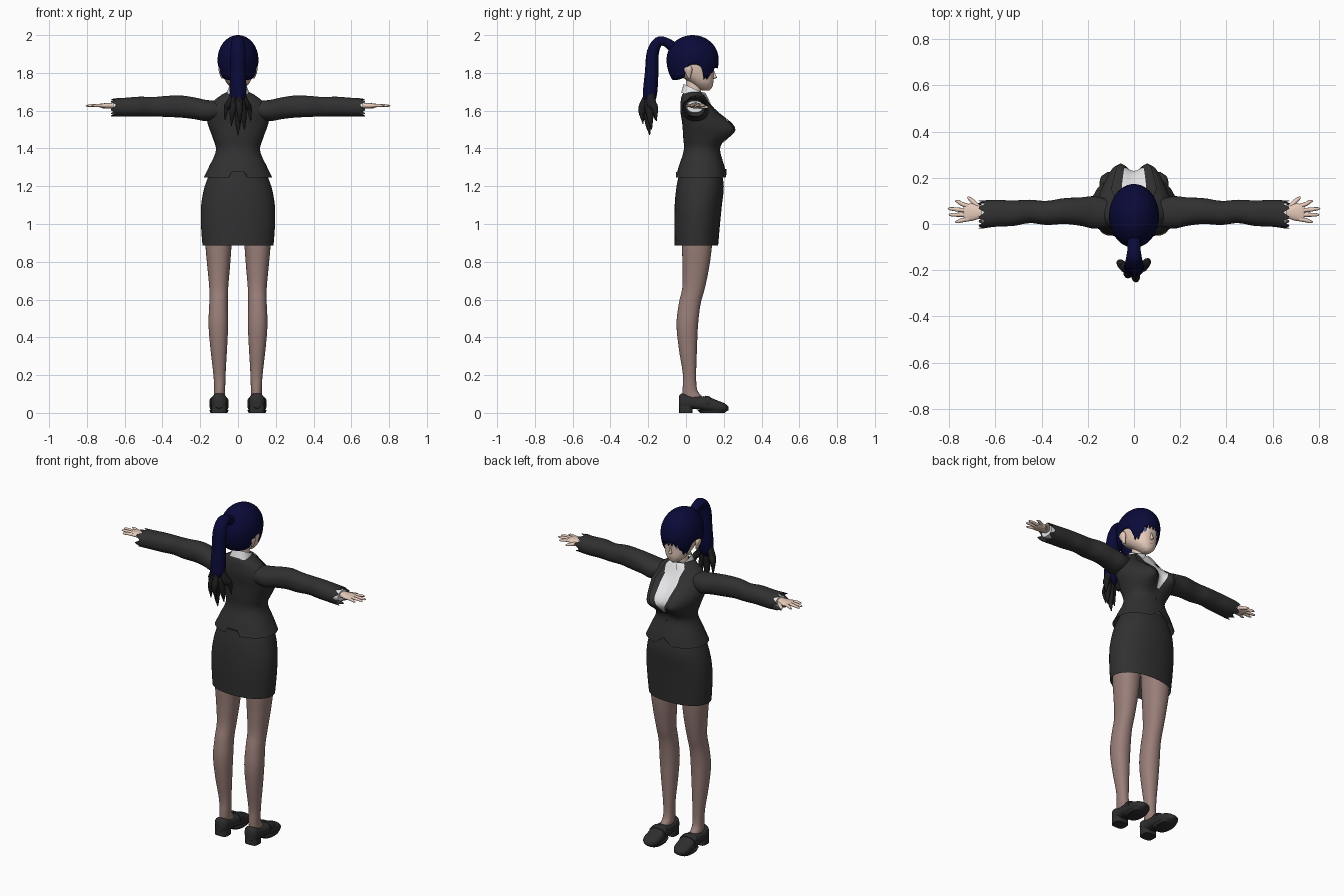
import bpy, bmesh
from math import sin, cos, pi, acos, atan2, exp, copysign
from mathutils import Vector

cube = bpy.data.objects.get("Cube")
if cube:
    bpy.data.objects.remove(cube)


def material(name, r, g, b):
    m = bpy.data.materials.new(name)
    m.use_nodes = True
    m.diffuse_color = (r, g, b, 1)
    m.node_tree.nodes["Principled BSDF"].inputs["Base Color"].default_value = (r, g, b, 1)
    return m


SUIT = material("charcoal cloth", .03, .03, .03)
SHIRT = material("white cloth", .85, .85, .87)
SKIN = material("skin", .8, .6, .5)
STOCKING = material("sheer stocking", .32, .21, .19)
HAIR = material("navy hair", .003, .003, .04)
DARK = material("black hair", .013, .013, .014)
LEATHER = material("dark leather", .028, .027, .027)
IRIS = material("grey violet iris", .1, .1, .22)
LIP = material("soft lip", .5, .22, .18)


def make(name, verts, faces, mat, mirrored=False, recalc=True):
    mesh = bpy.data.meshes.new(name)
    mesh.from_pydata([tuple(v) for v in verts], [], faces)
    if recalc:
        bm = bmesh.new()
        bm.from_mesh(mesh)
        bmesh.ops.recalc_face_normals(bm, faces=bm.faces[:])
        bm.to_mesh(mesh)
        bm.free()
    mesh.materials.append(mat)
    ob = bpy.data.objects.new(name, mesh)
    bpy.context.scene.collection.objects.link(ob)
    bpy.ops.object.select_all(action='DESELECT')
    ob.select_set(True)
    bpy.context.view_layer.objects.active = ob
    bpy.ops.object.shade_smooth_by_angle(angle=pi / 4)
    if mirrored:
        ob.modifiers.new("Mirror", 'MIRROR').use_mirror_merge = False
    return ob


def interp(rows, t):
    """Smooth curve through rows keyed by their first number."""
    last = len(rows) - 1
    i = max([k for k in range(last) if rows[k][0] <= t], default=0)
    a, b = rows[i], rows[i + 1]
    pa, nb = rows[max(i - 1, 0)], rows[min(i + 2, last)]
    h = b[0] - a[0]
    s = min(max((t - a[0]) / h, 0), 1)
    out = []
    for k in range(1, len(a)):
        ma = (b[k] - pa[k]) / (b[0] - pa[0]) * h
        mb = (nb[k] - a[k]) / (nb[0] - a[0]) * h
        d = b[k] - a[k]
        out.append(a[k] + s * (ma + s * (3 * d - 2 * ma - mb + s * (ma + mb - 2 * d))))
    return out


def samples(rows, sub):
    ts = [a[0] + (b[0] - a[0]) * k / sub for a, b in zip(rows, rows[1:]) for k in range(sub)]
    return ts + [rows[-1][0]]


def skin_rings(rings, caps=True):
    n = len(rings[0])
    faces = [(i * n + j, i * n + (j + 1) % n, (i + 1) * n + (j + 1) % n, (i + 1) * n + j)
             for i in range(len(rings) - 1) for j in range(n)]
    if caps:
        faces += [tuple(range(n)), tuple(range(len(rings) * n - n, len(rings) * n))]
    return [v for r in rings for v in r], faces


def loft(name, rows, mat, axis='Z', n=32, p=2.2, sub=4, mirrored=False, caps=True, deform=None):
    """Rows hold position along the axis, then the low and high bounds across it."""
    rings = []
    for t in samples(rows, sub):
        a0, a1, b0, b1 = interp(rows, t)
        ring = []
        for k in range(n):
            c, s = cos(2 * pi * k / n), sin(2 * pi * k / n)
            u = (a0 + a1) / 2 + (a1 - a0) / 2 * copysign(abs(c) ** (2 / p), c)
            v = (b0 + b1) / 2 + (b1 - b0) / 2 * copysign(abs(s) ** (2 / p), s)
            q = Vector({'X': (t, u, v), 'Y': (u, t, v), 'Z': (u, v, t)}[axis])
            ring.append(deform(q) if deform else q)
        rings.append(ring)
    return make(name, *skin_rings(rings, caps), mat, mirrored)


def tube(name, pts, ref, mat, n=12, sub=5, mirrored=False):
    """Tapered sweep; points hold x, y, z, in-plane radius and radius along ref."""
    rows = [(i, *q) for i, q in enumerate(pts)]
    ref, rings = Vector(ref), []
    for t in samples(rows, sub):
        x, y, z, ra, rb = interp(rows, t)
        tan = Vector(interp(rows, t + .05)[:3]) - Vector(interp(rows, t - .05)[:3])
        side = tan.cross(ref).normalized()
        up = side.cross(tan).normalized()
        rings.append([Vector((x, y, z)) + side * ra * cos(2 * pi * k / n) + up * rb * sin(2 * pi * k / n)
                      for k in range(n)])
    return make(name, *skin_rings(rings), mat, mirrored)


def panel(name, body, rows, mat, lift, deform=None, mirrored=False, cols=10, p=2.2):
    """Thin plate laid on the front of a lofted body; rows hold z, low x, high x."""
    verts, steps = [], 6 * (len(rows) - 1)
    for i in range(steps + 1):
        k = min(i // 6, len(rows) - 2)
        z, xa, xb = [a + (b - a) * (i / 6 - k) for a, b in zip(rows[k], rows[k + 1])]
        a0, a1, b0, b1 = interp(body, z)
        for j in range(cols + 1):
            x = xa + (xb - xa) * j / cols
            f = max(0, 1 - abs(x / a1) ** p) ** (1 / p)
            q = Vector((x, (b0 + b1) / 2 + (b1 - b0) / 2 * f, z))
            q = deform(q) if deform else q
            verts.append(q + Vector((0, lift, 0)))
    w = cols + 1
    faces = [(i * w + j, i * w + j + 1, i * w + w + j + 1, i * w + w + j)
             for i in range(steps) for j in range(cols)]
    return make(name, verts, faces, mat, mirrored, recalc=False)


def body_rows(*rows):
    return [(z, -x, x, back, front) for z, x, back, front in rows]


# Jacket with shaped bust, notched hem
def shape_jacket(q):
    x, y, z = q
    w = min(max((y - .04) / .07, 0), 1)
    dz = (z - 1.5) / (.09 if z > 1.5 else .062)
    lobes = sum(exp(-((x - c) / .07) ** 2) for c in (-.075, .075))
    y += .1 * w * lobes * exp(-dz * dz)
    if y < 0 and abs(x) < .035:
        z = max(z, 1.275)
    elif y > 0 and abs(x) < .05:
        z = max(z, 1.29 - abs(x) * .8)
    return Vector((x, y, z))


JACKET = body_rows((1.245, .182, -.055, .215), (1.3, .155, -.04, .205), (1.39, .117, -.012, .178),
                   (1.46, .135, -.015, .17), (1.53, .16, -.02, .155), (1.6, .165, -.03, .13),
                   (1.65, .13, -.028, .11), (1.685, .085, -.02, .095), (1.7, .055, -.005, .085))
loft("jacket", JACKET, SUIT, n=80, sub=6, caps=False, deform=shape_jacket)
panel("shirt_front", JACKET, [(1.695, -.045, .045), (1.6, -.055, .055), (1.53, -.045, .045),
                              (1.44, -.012, .012)], SHIRT, .004, shape_jacket)
panel("lapels", JACKET, [(1.68, .046, .07), (1.6, .053, .1), (1.53, .043, .075), (1.43, .004, .02)],
      SUIT, .008, shape_jacket, True)
panel("jacket_button", JACKET, [(1.39, -.006, .006), (1.375, -.006, .006)], DARK, .005, shape_jacket)

# Skirt
loft("skirt", body_rows((.885, .188, -.06, .17), (1, .196, -.062, .18), (1.1, .195, -.06, .19),
                        (1.2, .176, -.05, .2), (1.29, .14, -.03, .185)), SUIT, n=48, caps=False)


# Sleeves with ragged cuffs, shirt cuffs
def fray(q):
    if q.x > .655:
        q.x += .014 * sin(8 * atan2(q.z - 1.617, q.y - .04))
    return q


loft("sleeves", [(.09, -.01, .1, 1.56, 1.65), (.17, -.02, .12, 1.545, 1.657), (.23, -.008, .115, 1.555, 1.67),
                 (.3, 0, .112, 1.563, 1.68), (.38, -.004, .1, 1.567, 1.678), (.45, .004, .105, 1.57, 1.672),
                 (.52, -.008, .102, 1.57, 1.674), (.6, -.012, .104, 1.568, 1.668),
                 (.66, -.02, .102, 1.57, 1.665)],
     SUIT, 'X', n=48, mirrored=True, caps=False, deform=fray)
loft("shirt_cuffs", [(.6, 0, .09, 1.585, 1.655), (.662, .005, .09, 1.59, 1.652)], SHIRT, 'X', mirrored=True)

# Hands
loft("palms", [(.62, .025, .075, 1.61, 1.645), (.67, .022, .078, 1.612, 1.642), (.7, .014, .088, 1.612, 1.64),
               (.73, .014, .085, 1.617, 1.637), (.738, .02, .08, 1.62, 1.634)], SKIN, 'X', n=20, mirrored=True)
for label, base, tip, reach in (("index", .076, .098, .775), ("middle", .058, .066, .806),
                                ("ring", .04, .04, .802), ("little", .022, .01, .775)):
    mid = (base + tip) / 2
    tube(label + "_fingers", [(.715, base, 1.627, .01, .009), ((.715 + reach) / 2, mid, 1.628, .009, .008),
                              (reach - .012, tip, 1.626, .007, .006), (reach, tip, 1.625, .002, .002)],
         (0, 0, 1), SKIN, 10, 3, True)
tube("thumbs", [(.665, .06, 1.622, .014, .011), (.69, .09, 1.62, .011, .01), (.712, .11, 1.618, .008, .007),
                (.72, .118, 1.617, .002, .002)], (0, 0, 1), SKIN, 10, 3, True)

# Legs
loft("legs", [(.05, .07, .125, -.015, .1), (.085, .068, .128, -.018, .085), (.12, .068, .126, -.018, .06),
              (.2, .066, .13, -.016, .054), (.34, .058, .146, -.038, .058), (.47, .052, .156, -.05, .064),
              (.58, .054, .152, -.038, .078), (.66, .052, .152, -.02, .1), (.78, .042, .163, -.018, .124),
              (.89, .034, .172, -.022, .138), (1.1, .02, .172, -.02, .15)], STOCKING, mirrored=True)

# Loafers
SHOE = [(-.038, .078, .122, .025, .09), (-.022, .06, .138, .018, .104), (.03, .057, .142, .022, .088),
        (.075, .055, .146, .016, .088), (.115, .053, .148, .008, .086), (.165, .051, .15, .004, .066),
        (.205, .062, .142, .006, .05), (.225, .09, .115, .014, .032)]
loft("shoes", SHOE, LEATHER, 'Y', p=2.6, mirrored=True)
loft("shoe_straps", [(y, a - .003, b + .003, .03, d + .003) for y, a, b, c, d in
                     [(t, *interp(SHOE, t)) for t in (.1, .115, .13)]], LEATHER, 'Y', p=2.6, mirrored=True)
loft("shoe_heels", [(0, .06, .14, -.036, .035), (.04, .06, .14, -.036, .035)], LEATHER, p=3.5, sub=1, mirrored=True)
loft("shoe_soles", [(0, .056, .146, .075, .205), (.014, .05, .151, .06, .222)], LEATHER, p=2.6, sub=1, mirrored=True)

# Neck and shirt collar
loft("neck", body_rows((1.64, .045, 0, .085), (1.7, .037, .003, .08), (1.77, .038, 0, .085)), SKIN)


def tilt(q):
    return q - Vector((0, 0, (q.y - .03) * .45))


loft("collar", body_rows((1.672, .068, -.026, .105), (1.7, .058, -.018, .1), (1.722, .05, -.012, .092)),
     SHIRT, caps=False, deform=tilt)
panel("collar_points", JACKET, [(1.695, .004, .05), (1.675, .012, .062), (1.64, .042, .052)],
      SHIRT, .012, shape_jacket, True)

# Head, nose, ears
HEAD = body_rows((1.706, .014, .085, .122), (1.72, .036, .06, .136), (1.75, .062, .02, .145),
                 (1.8, .081, -.05, .147), (1.86, .088, -.08, .152), (1.93, .075, -.06, .13),
                 (1.965, .04, -.02, .08))
loft("head", HEAD, SKIN, n=40)
loft("nose", body_rows((1.768, .004, .13, .148), (1.774, .009, .13, .163), (1.79, .006, .13, .157),
                       (1.815, .003, .13, .148)), SKIN, n=12)
loft("ears", [(1.77, .078, .088, .012, .022), (1.79, .078, .096, 0, .028), (1.82, .078, .104, -.012, .034),
              (1.842, .08, .1, -.004, .024)], SKIN, n=14, mirrored=True)

# Painted face plates
panel("eye_whites", HEAD, [(1.833, .026, .056), (1.82, .022, .06), (1.808, .028, .054)], SHIRT, .002, None, True)
panel("irises", HEAD, [(1.834, .034, .048), (1.82, .031, .051), (1.809, .036, .046)], IRIS, .004, None, True)
panel("upper_lashes", HEAD, [(1.839, .026, .056), (1.833, .02, .064)], DARK, .005, None, True)
panel("eyebrows", HEAD, [(1.862, .022, .056), (1.857, .02, .062)], HAIR, .003, None, True)
panel("mouth", HEAD, [(1.748, -.014, .014), (1.744, -.01, .01)], LIP, .002)

# Hair cap with pointed fringe, temple locks and nape
EDGE = [(0, 1.835), (.5, 1.825), (.78, 1.77), (1, 1.775), (1.25, 1.835), (1.75, 1.835), (2, 1.775), (pi, 1.762)]


def hair_column(k, n=120, rings=18):
    turn = 2 * pi * k / n
    a = min(turn, 2 * pi - turn)
    low = interp(EDGE, a)[0] - 1.87
    if a < 1:
        low += .028 * (abs((a * 5 + .5) % 1 - .5) * 2 - .4)
    end = acos(low / (.17 if low < 0 else .13))
    out = []
    for i in range(rings + 1):
        f = end * (.03 + .97 * i / rings)
        out.append(Vector((.108 * sin(f) * sin(turn), .035 + .138 * sin(f) * cos(turn),
                           1.87 + cos(f) * (.13 if cos(f) > 0 else .17))))
    return out


columns = [hair_column(k) for k in range(120)]
verts, faces = skin_rings([list(r) for r in zip(*columns)], caps=False)
cap = make("hair_cap", verts, faces + [tuple(range(120))], HAIR)
thick = cap.modifiers.new("Thickness", 'SOLIDIFY')
thick.thickness = .008

# Ponytail and its dark loose ends
tube("ponytail", [(0, -.06, 1.93, .03, .03), (0, -.105, 1.962, .024, .028), (0, -.145, 1.965, .026, .034),
                  (0, -.175, 1.91, .032, .04), (0, -.182, 1.8, .036, .042), (0, -.19, 1.7, .038, .044),
                  (0, -.195, 1.65, .03, .034), (0, -.196, 1.62, .008, .01)], (1, 0, 0), HAIR, 20)
for i, (x, y, z) in enumerate(((0, -.2, 1.47), (-.035, -.215, 1.52), (.035, -.19, 1.5),
                               (-.07, -.17, 1.55), (.068, -.165, 1.545), (.01, -.235, 1.53))):
    tube("ponytail_end_%d" % (i + 1),
         [(x * .3, -.19, 1.71, .016, .014), (x * .6, (y - .2) / 2, 1.64, .025, .019),
          (x * .85, y, z + .07, .018, .016), (x, y + .008, z, .002, .002)], (1, 0, 0), DARK, 10, 4)
